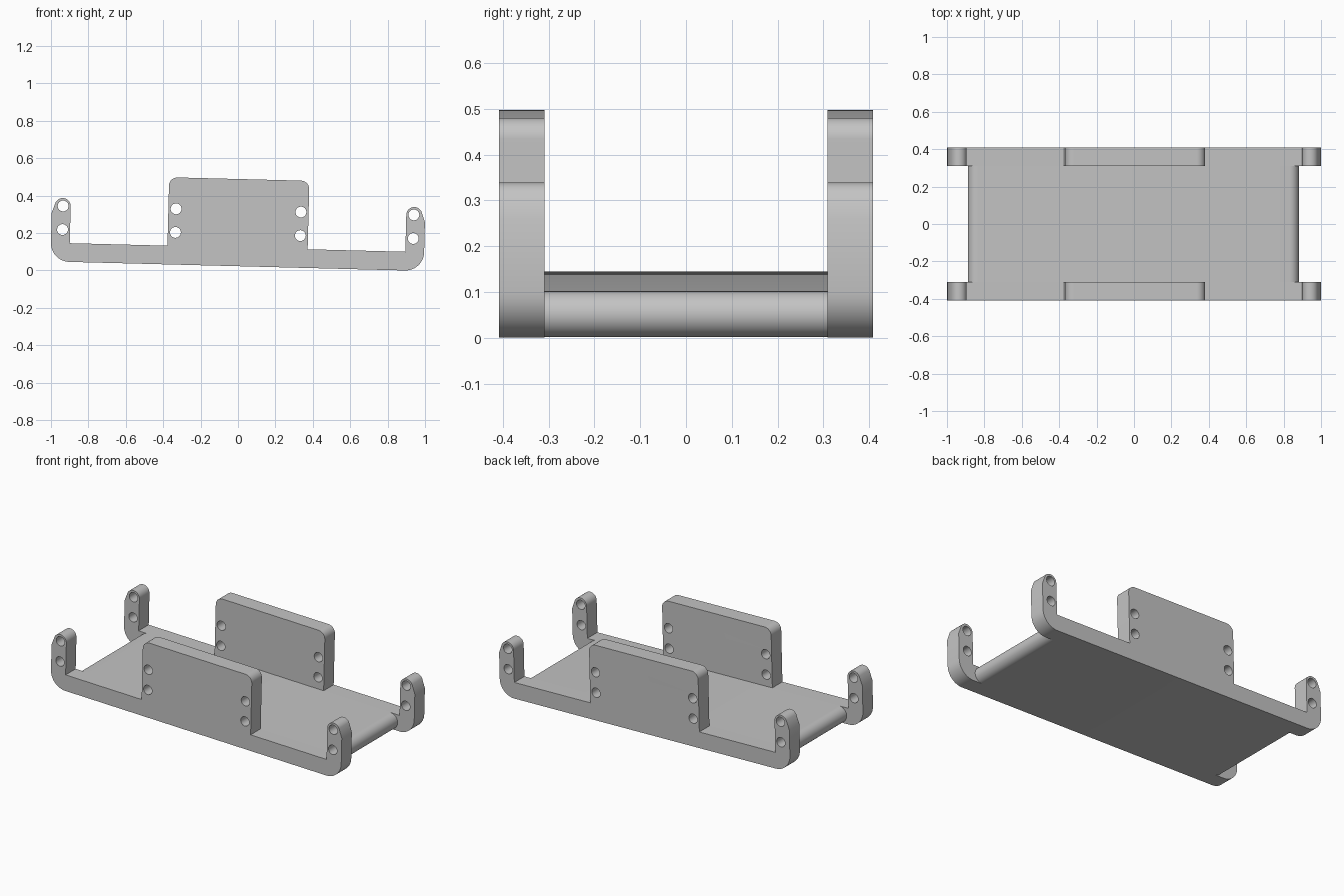
import bpy, bmesh
from math import sin, cos, radians, pi
from mathutils import Matrix

cube = bpy.data.objects.get("Cube")
if cube:
    bpy.data.objects.remove(cube, do_unlink=True)

# Single plain grey
grey = bpy.data.materials.new("plain grey")
grey.use_nodes = True
colour = (0.55, 0.55, 0.55, 1)
grey.diffuse_color = colour
grey.node_tree.nodes["Principled BSDF"].inputs["Base Color"].default_value = colour

# The whole tray leans slightly towards +x
LEAN = Matrix.Translation((-0.005, 0, 0.023)) @ Matrix.Rotation(0.0255, 4, 'Y')


def arc(cx, cz, r, start, end, n=12):
    """Points on an arc, angles in degrees."""
    angles = [radians(start + (end - start) * i / n) for i in range(n + 1)]
    return [(cx + r * cos(a), cz + r * sin(a)) for a in angles]


def mirrored(half):
    """Close a right-hand half outline with its mirror image."""
    return half + [(-x, z) for x, z in reversed(half)]


def extrude_profile(name, loops, y, depth):
    """Filled outline (later loops are holes), drawn in x-z and extruded in y."""
    curve = bpy.data.curves.new(name, 'CURVE')
    curve.dimensions = '2D'
    curve.fill_mode = 'BOTH'
    curve.extrude = depth / 2
    for loop in loops:
        spline = curve.splines.new('POLY')
        spline.points.add(len(loop) - 1)
        for point, (x, z) in zip(spline.points, loop):
            point.co = (x, z, 0, 1)
        spline.use_cyclic_u = True
    obj = bpy.data.objects.new(name, curve)
    bpy.context.collection.objects.link(obj)
    bpy.ops.object.select_all(action='DESELECT')
    obj.select_set(True)
    bpy.context.view_layer.objects.active = obj
    bpy.ops.object.convert(target='MESH')
    obj = bpy.context.view_layer.objects.active
    mesh = obj.data
    mesh.transform(LEAN @ Matrix.Translation((0, y, 0)) @ Matrix.Rotation(pi / 2, 4, 'X'))
    bm = bmesh.new()
    bm.from_mesh(mesh)
    bmesh.ops.remove_doubles(bm, verts=bm.verts, dist=0.0001)
    bmesh.ops.recalc_face_normals(bm, faces=bm.faces)
    bm.to_mesh(mesh)
    bm.free()
    mesh.materials.clear()
    mesh.materials.append(grey)
    bpy.ops.object.shade_smooth_by_angle(angle=radians(30))
    return obj


# Side wall: rounded corner, end post, floor edge and raised centre panel
half_wall = arc(0.898, 0.1, 0.1, -90, 0)
half_wall += [(0.998, 0.262)]
half_wall += arc(0.94, 0.298, 0.0425, 28, 180)
half_wall += [(0.8975, 0.1), (0.375, 0.1)]
half_wall += arc(0.33, 0.421, 0.045, 0, 90)

# Two screw holes in each post and at each end of the panel
holes = [arc(side * x, z, 0.029, 0, 345, 23)
         for side in (-1, 1) for x in (0.334, 0.938) for z in (0.172, 0.298)]

for name, side in (("front_wall", -1), ("back_wall", 1)):
    extrude_profile(name, [mirrored(half_wall)] + holes, side * 0.3585, 0.099)

# Floor plate with fully rounded ends
extrude_profile("floor_plate", [mirrored(arc(0.835, 0.05, 0.05, -90, 90, 20))], 0, 0.618)
